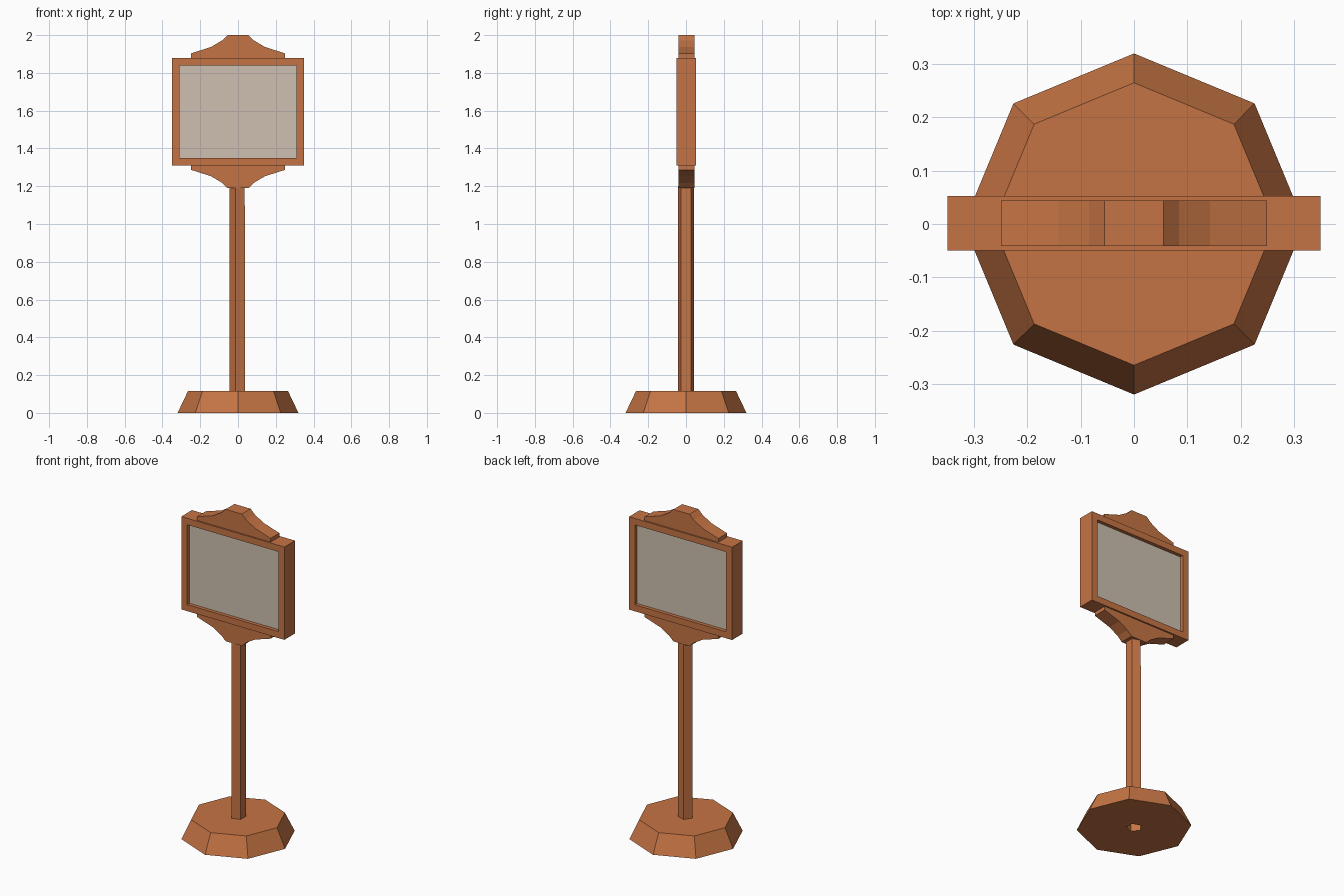
import bpy, bmesh, math

if "Cube" in bpy.data.objects:
    bpy.data.objects.remove(bpy.data.objects["Cube"])


def material(name, color):
    m = bpy.data.materials.new(name)
    m.diffuse_color = (*color, 1)
    m.use_nodes = True
    m.node_tree.nodes["Principled BSDF"].inputs["Base Color"].default_value = m.diffuse_color
    return m


WOOD = material("orange brown", (0.56, 0.175, 0.058))
PANEL = material("warm grey", (0.62, 0.53, 0.44))
YC = 0.0015  # slight depth offset of the sign


def finish(name, bm, mat, normals=True):
    if normals:
        bmesh.ops.recalc_face_normals(bm, faces=bm.faces)
    me = bpy.data.meshes.new(name)
    bm.to_mesh(me)
    bm.free()
    me.materials.append(mat)
    ob = bpy.data.objects.new(name, me)
    bpy.context.collection.objects.link(ob)
    return ob


def ring(bm, n, r, z, start=0.0):
    return [bm.verts.new((r * math.cos(start + math.tau * i / n),
                          r * math.sin(start + math.tau * i / n), z)) for i in range(n)]


def walls(bm, a, b):
    n = len(a)
    for i in range(n):
        bm.faces.new((a[i], a[(i + 1) % n], b[(i + 1) % n], b[i]))


# Octagonal foot, with a hole underneath where the hollow post sits
bm = bmesh.new()
low, high = ring(bm, 8, 0.32, 0), ring(bm, 8, 0.265, 0.115)
walls(bm, low, high)
bm.faces.new(high)
hole = ring(bm, 5, 0.045, 0, math.pi)
loops = [bm.edges.get((v[i], v[(i + 1) % len(v)])) or bm.edges.new((v[i], v[(i + 1) % len(v)]))
         for v in (low, hole) for i in range(len(v))]
bmesh.ops.triangle_fill(bm, edges=loops, use_beauty=True, normal=(0, 0, -1))
finish("foot", bm, WOOD)

# Five-sided post, open at the bottom
bm = bmesh.new()
walls(bm, ring(bm, 5, 0.046, 0, math.pi), ring(bm, 5, 0.044, 1.2, math.pi))
finish("post", bm, WOOD)

# Rectangular frame with a through opening
bm = bmesh.new()


def rect(hx, z0, z1, y):
    return [bm.verts.new(p) for p in ((-hx, y, z0), (hx, y, z0), (hx, y, z1), (-hx, y, z1))]


outer = [rect(0.35, 1.31, 1.88, YC + s * 0.0515) for s in (-1, 1)]
inner = [rect(0.31, 1.35, 1.84, YC + s * 0.0515) for s in (-1, 1)]
walls(bm, outer[0], outer[1])
walls(bm, inner[0], inner[1])
for o, i in zip(outer, inner):
    walls(bm, o, i)
finish("sign_frame", bm, WOOD)

# Recessed sign panel, visible on both sides
bm = bmesh.new()
bmesh.ops.create_cube(bm, size=1)
for v in bm.verts:
    v.co = (v.co.x * 0.62, YC + v.co.y * 0.06, 1.595 + v.co.z * 0.49)
finish("sign_panel", bm, PANEL)

# Curved crest above the frame and its mirror image below
half = [(0.25, 0.285), (0.25, 0.308), (0.143, 0.342), (0.084, 0.377), (0.055, 0.405)]
profile = half + [(-x, z) for x, z in reversed(half)]
for name, s in (("top_crest", 1), ("bottom_bracket", -1)):
    bm = bmesh.new()
    front, back = ([bm.verts.new((x, YC + y, 1.595 + s * z)) for x, z in profile]
                   for y in (-0.0425, 0.0425))
    walls(bm, front, back)
    bm.faces.new(front)
    bm.faces.new(back)
    finish(name, bm, WOOD)
